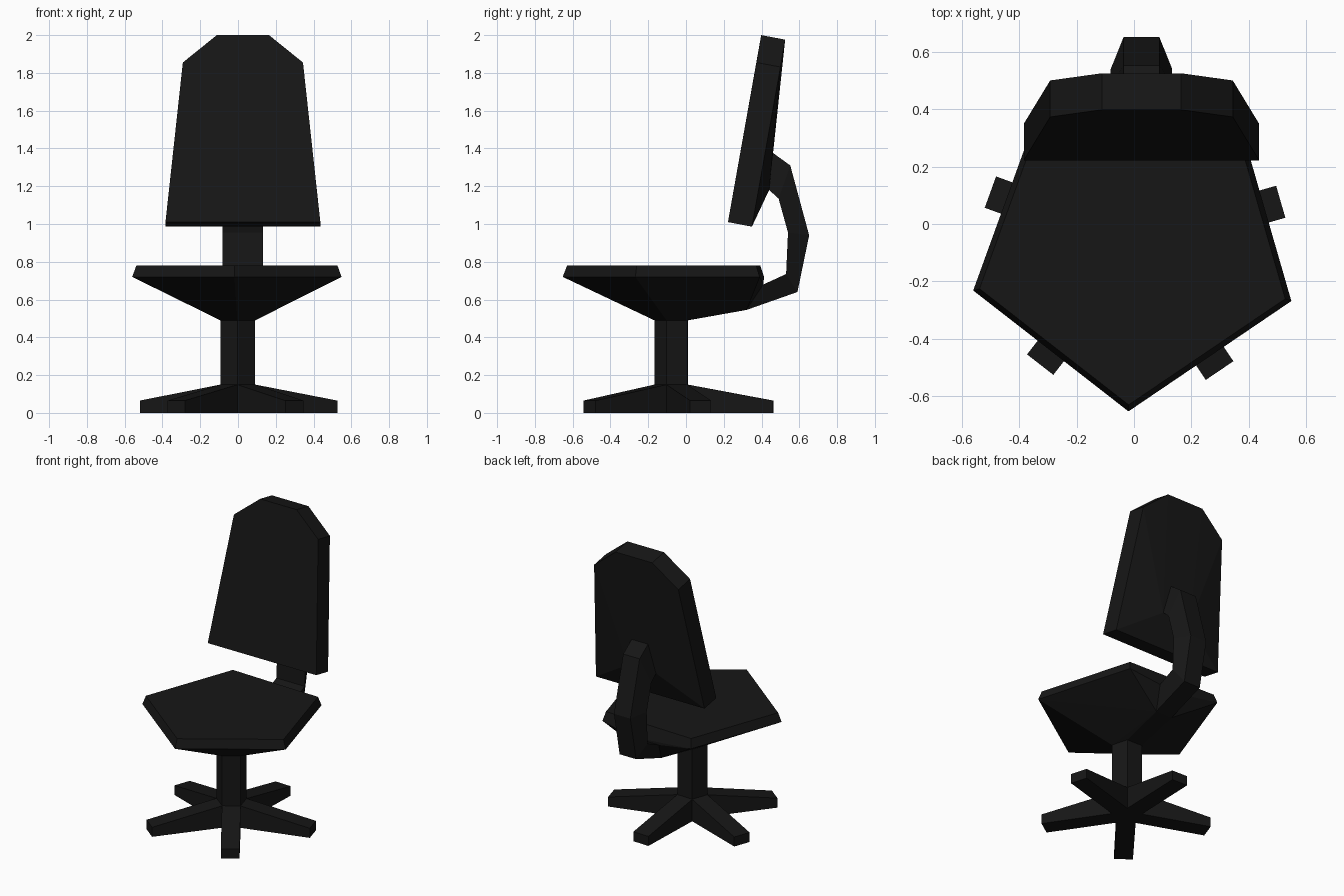
import bpy, bmesh
from math import cos, sin, radians

if "Cube" in bpy.data.objects:
    bpy.data.objects.remove(bpy.data.objects["Cube"])

AXIS_Y = -0.07      # centre of column, seat and base
TURN = -1.9         # slight twist of the swivel parts, in degrees
BACK_X = 0.026      # centre line of backrest and its support

mat = bpy.data.materials.new("black_plastic")
mat.diffuse_color = (0.008, 0.008, 0.008, 1)
mat.use_nodes = True
mat.node_tree.nodes["Principled BSDF"].inputs["Base Color"].default_value = mat.diffuse_color


def finish(name, bm):
    bmesh.ops.recalc_face_normals(bm, faces=bm.faces)
    me = bpy.data.meshes.new(name)
    bm.to_mesh(me)
    bm.free()
    me.materials.append(mat)
    ob = bpy.data.objects.new(name, me)
    bpy.context.collection.objects.link(ob)
    return ob


def hull(name, points):
    bm = bmesh.new()
    for p in points:
        bm.verts.new(p)
    bmesh.ops.convex_hull(bm, input=bm.verts)
    loose = [v for v in bm.verts if not v.link_faces]
    bmesh.ops.delete(bm, geom=loose, context='VERTS')
    bmesh.ops.dissolve_limit(bm, angle_limit=radians(1), verts=bm.verts, edges=bm.edges)
    return finish(name, bm)


def pentagon(r, z):
    angles = [radians(-90 + TURN + 72 * i) for i in range(5)]
    return [(r * cos(a), AXIS_Y + r * sin(a), z) for a in angles]


def section(inner, outer):
    # trapezoid slice of the support: wide inside, narrow outside
    (yi, zi), (yo, zo) = inner, outer
    return [(BACK_X - 0.107, yi, zi), (BACK_X + 0.107, yi, zi),
            (BACK_X + 0.062, yo, zo), (BACK_X - 0.062, yo, zo)]


# back support bar, from seat underside to rear of backrest
stations = [((0.41, 0.68), (0.32, 0.545)), ((0.53, 0.735), (0.59, 0.64)),
            ((0.54, 0.955), (0.652, 0.94)), ((0.49, 1.135), (0.552, 1.31)),
            ((0.44, 1.18), (0.455, 1.38))]
rings = [section(*s) for s in stations]
bm = bmesh.new()
loops = [[bm.verts.new(p) for p in ring] for ring in rings]
for a, b in zip(loops, loops[1:]):
    for i in range(4):
        j = (i + 1) % 4
        bm.faces.new((a[i], a[j], b[j], b[i]))
bm.faces.new(loops[0])
bm.faces.new(loops[-1])
finish("back_support", bm)

# seat: bevelled pentagon narrowing to the column, swelling into the support
hull("seat", pentagon(0.56, 0.78) + pentagon(0.583, 0.72)
     + pentagon(0.097, 0.49) + rings[0])

# column
hull("column", pentagon(0.097, 0) + pentagon(0.097, 0.5))

# backrest: leaning slab with chamfered top, swelling into the support
outline = [(0.41, 0.222, 1.01), (0.318, 0.373, 1.855), (0.138, 0.398, 2.0)]
slab = [(BACK_X + s * x, y + dy, z + dz) for x, y, z in outline
        for s in (-1, 1) for dy, dz in ((0, 0), (0.127, -0.024))]
hull("backrest", slab + rings[-1])

# five base legs, one from each column facet
for k in range(5):
    a = radians(18 + TURN + 72 * k)
    pts = []
    for r, top in ((0.077, 0.15), (0.532, 0.065)):
        for w in (-0.058, 0.058):
            for z in (0, top):
                pts.append((r * cos(a) - w * sin(a),
                            AXIS_Y + r * sin(a) + w * cos(a), z))
    hull(f"base_leg_{k + 1}", pts)
